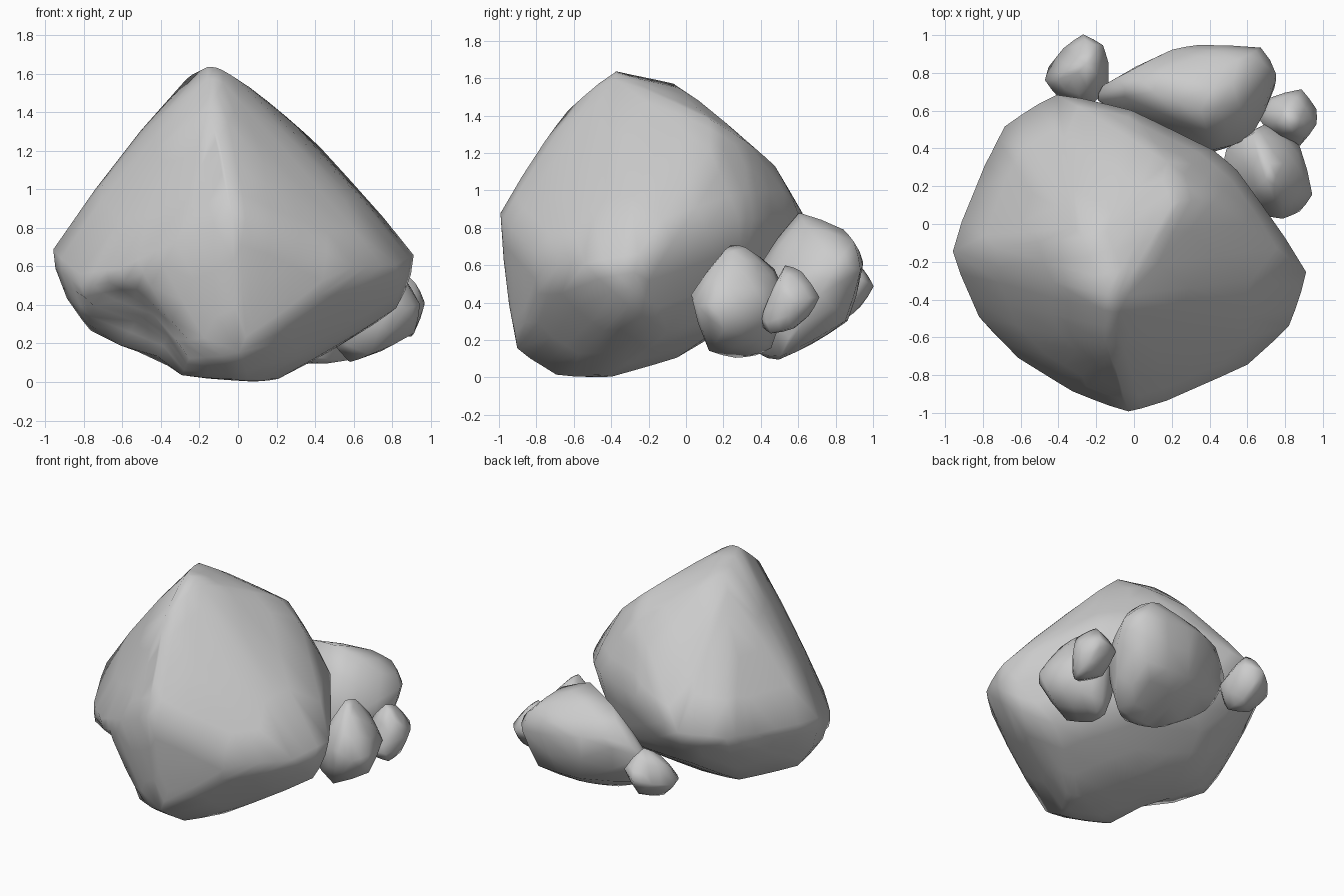
import bpy, bmesh
from mathutils import Vector


def rock(name, pts, cuts=1, weather=0.15, bulge=0.06, dents=()):
    """Faceted hull around key corners, refined and slightly weathered."""
    bm = bmesh.new()
    for p in pts:
        bm.verts.new(p)
    res = bmesh.ops.convex_hull(bm, input=bm.verts[:])
    junk = {e for e in res["geom_interior"] + res["geom_unused"]
            if isinstance(e, bmesh.types.BMVert)}
    bmesh.ops.delete(bm, geom=list(junk), context='VERTS')
    bmesh.ops.subdivide_edges(bm, edges=bm.edges[:], cuts=cuts,
                              use_grid_fill=True, smooth=bulge)
    bmesh.ops.triangulate(bm, faces=bm.faces[:])
    bmesh.ops.smooth_vert(bm, verts=bm.verts[:], factor=weather,
                          use_axis_x=True, use_axis_y=True, use_axis_z=True)
    # hollows pushed into the surface
    for centre, radius, push in dents:
        for v in bm.verts:
            d = (v.co - Vector(centre)).length / radius
            if d < 1:
                v.co += Vector(push) * (1 - d * d)
    bmesh.ops.recalc_face_normals(bm, faces=bm.faces[:])
    me = bpy.data.meshes.new(name)
    bm.to_mesh(me)
    bm.free()
    for f in me.polygons:
        f.use_smooth = True
    ob = bpy.data.objects.new(name, me)
    bpy.context.collection.objects.link(ob)
    return ob


# main boulder: crown, shoulders, belt, belly, foot
rock("main_boulder", [
    (-.15, -.38, 1.65), (-.05, -.38, 1.61), (-.27, -.08, 1.59), (-.14, -.63, 1.45),
    (.10, .04, 1.46), (.25, .13, 1.38), (.43, .13, 1.22), (.18, .33, 1.26),
    (-.05, .48, 1.13), (-.40, .08, 1.36), (-.10, -.80, 1.18), (.13, -.72, 1.14),
    (-.98, -.14, .67), (-.84, .12, .68), (-.79, .33, .70), (-.69, .53, .72),
    (-.42, .70, .74), (-.02, .61, .87), (.43, .39, .85), (.55, .29, .85),
    (.68, .02, .75), (.93, -.26, .65), (.84, -.54, .60), (.62, -.74, .60),
    (.26, -.86, .70), (.17, -.94, .80), (-.03, -1.00, .88), (-.33, -.89, .72),
    (-.62, -.71, .58), (-.83, -.49, .55), (-.78, -.52, .38), (-.52, -.74, .40),
    (.84, -.30, .39), (.62, -.10, .24), (.10, -.92, .38), (-.89, -.20, .43),
    (-.77, -.20, .26), (-.40, .50, .45), (.30, .30, .36),
    (.20, -.45, .01), (.10, -.40, 0), (.05, -.70, .01), (-.29, -.60, .03),
    (.0, -.91, .14), (-.25, -.78, .12), (-.10, -.05, .10), (-.50, .10, .20),
], cuts=2, dents=[((-.58, -.62, .23), .31, (.09, .10, .06))])

# long slab leaning against the back
rock("back_rock", [
    (-.21, .66, .45), (-.18, .73, .52), (-.03, .81, .66), (-.10, .62, .28),
    (.20, .93, .64), (.33, .95, .62), (.68, .94, .58), (.76, .80, .60),
    (.75, .72, .45), (.67, .60, .30), (.62, .45, .50), (.43, .38, .60),
    (.35, .60, .89), (.10, .70, .83), (.55, .64, .82), (.50, .85, .79), (.62, .90, .73),
    (.25, .87, .30), (.60, .86, .30), (.40, .66, .17), (.22, .46, .10),
    (.35, .49, .09), (.57, .50, .10), (.05, .50, .18), (.40, .38, .12),
], cuts=1)

# medium rock on the right
rock("side_rock", [
    (.70, .54, .40), (.88, .42, .40), (.95, .15, .40), (.88, .06, .38),
    (.79, .02, .44), (.68, .04, .44), (.58, .12, .45), (.48, .40, .42),
    (.70, .24, .72), (.72, .32, .70), (.78, .18, .65), (.75, .45, .55),
    (.66, .46, .15), (.57, .38, .11), (.58, .26, .10), (.68, .12, .13),
    (.83, .15, .23), (.92, .20, .25), (.45, .20, .25), (.80, .40, .20),
    (.62, .48, .58), (.86, .32, .55),
], cuts=1)

# pebble beside the side rock
rock("side_pebble", [
    (.89, .72, .43), (.97, .61, .42), (.97, .53, .40), (.88, .41, .35),
    (.75, .44, .38), (.66, .55, .42), (.71, .67, .42), (.82, .53, .61),
    (.84, .62, .57), (.92, .50, .52), (.86, .66, .33), (.83, .58, .26),
    (.90, .45, .23), (.80, .40, .27), (.92, .56, .26), (.75, .64, .50),
    (.72, .54, .28),
], cuts=1)

# pebble at the back left
rock("back_pebble", [
    (-.27, 1.01, .49), (-.16, .95, .52), (-.13, .85, .50), (-.13, .72, .45),
    (-.25, .60, .45), (-.40, .66, .43), (-.48, .76, .45), (-.46, .83, .43),
    (-.38, .93, .45), (-.25, .95, .58), (-.25, .85, .67), (-.33, .77, .60),
    (-.28, .94, .38), (-.22, .86, .31), (-.35, .76, .30), (-.22, .70, .30),
], cuts=1)
